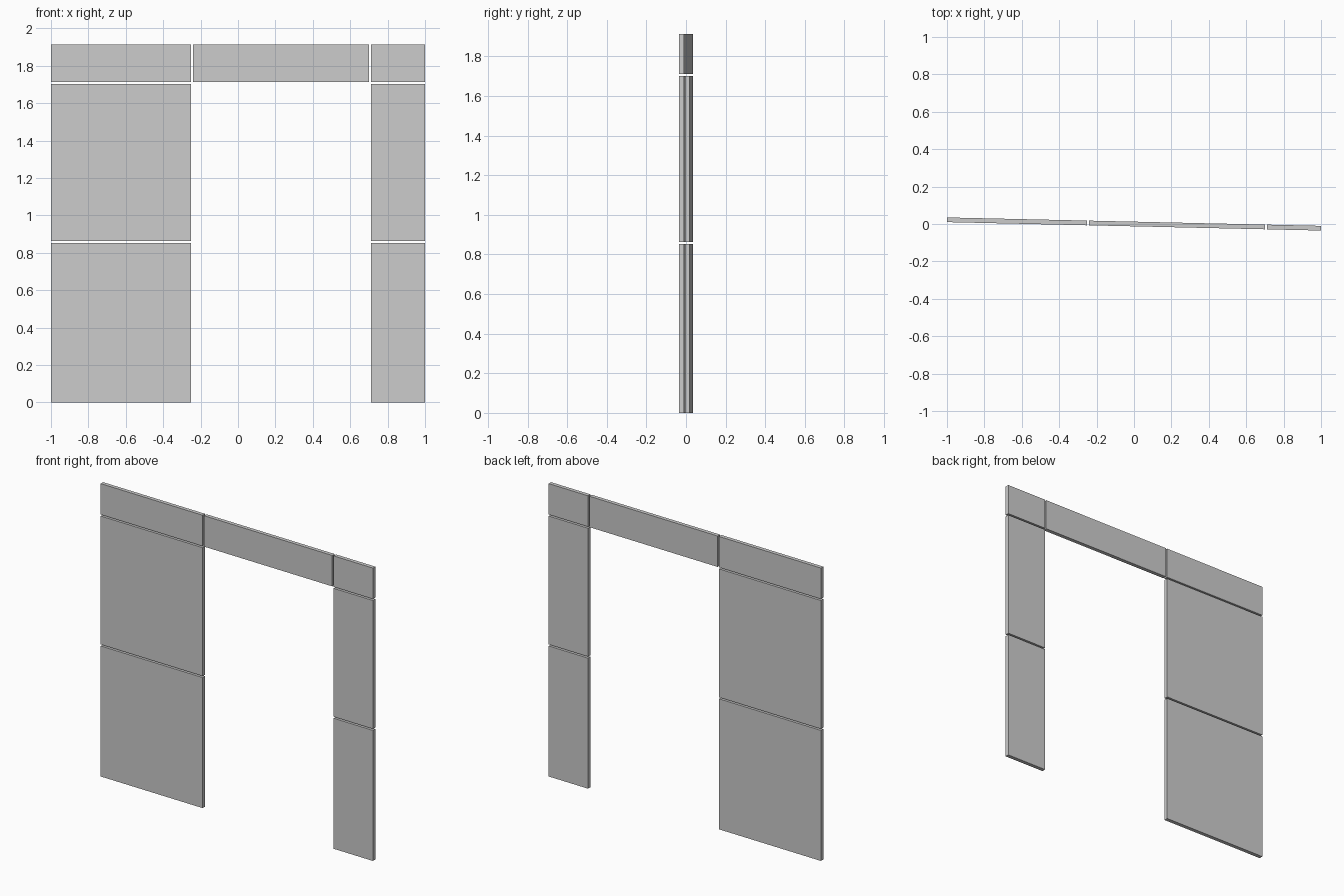
import bpy
import math
from mathutils import Matrix

if "Cube" in bpy.data.objects:
    bpy.data.objects.remove(bpy.data.objects["Cube"])

THICKNESS = 0.025
YAW = -math.atan(0.0225)          # the whole wall is turned slightly


def panel(name, x_span, z_span):
    """Flat cladding panel lying in the slightly turned wall plane."""
    (x0, x1), (z0, z1) = x_span, z_span
    bpy.ops.mesh.primitive_cube_add(size=1)
    ob = bpy.context.object
    ob.name = name
    place = Matrix.Translation(((x0 + x1) / 2, 0, (z0 + z1) / 2))
    size = Matrix.Diagonal((x1 - x0, THICKNESS, z1 - z0, 1))
    ob.data.transform(place @ size)
    ob.rotation_euler.z = YAW


# Columns and rows, separated by narrow joints
columns = {"left": (-1.0, -0.251), "right": (0.711, 1.0)}
rows = {"lower": (0.0, 0.853), "upper": (0.863, 1.702), "top": (1.712, 1.914)}

# Side panels
for side, xs in columns.items():
    for level, zs in rows.items():
        panel(f"{side}_{level}_panel", xs, zs)

# Panel over the doorway
panel("door_header_panel", (-0.241, 0.701), rows["top"])
